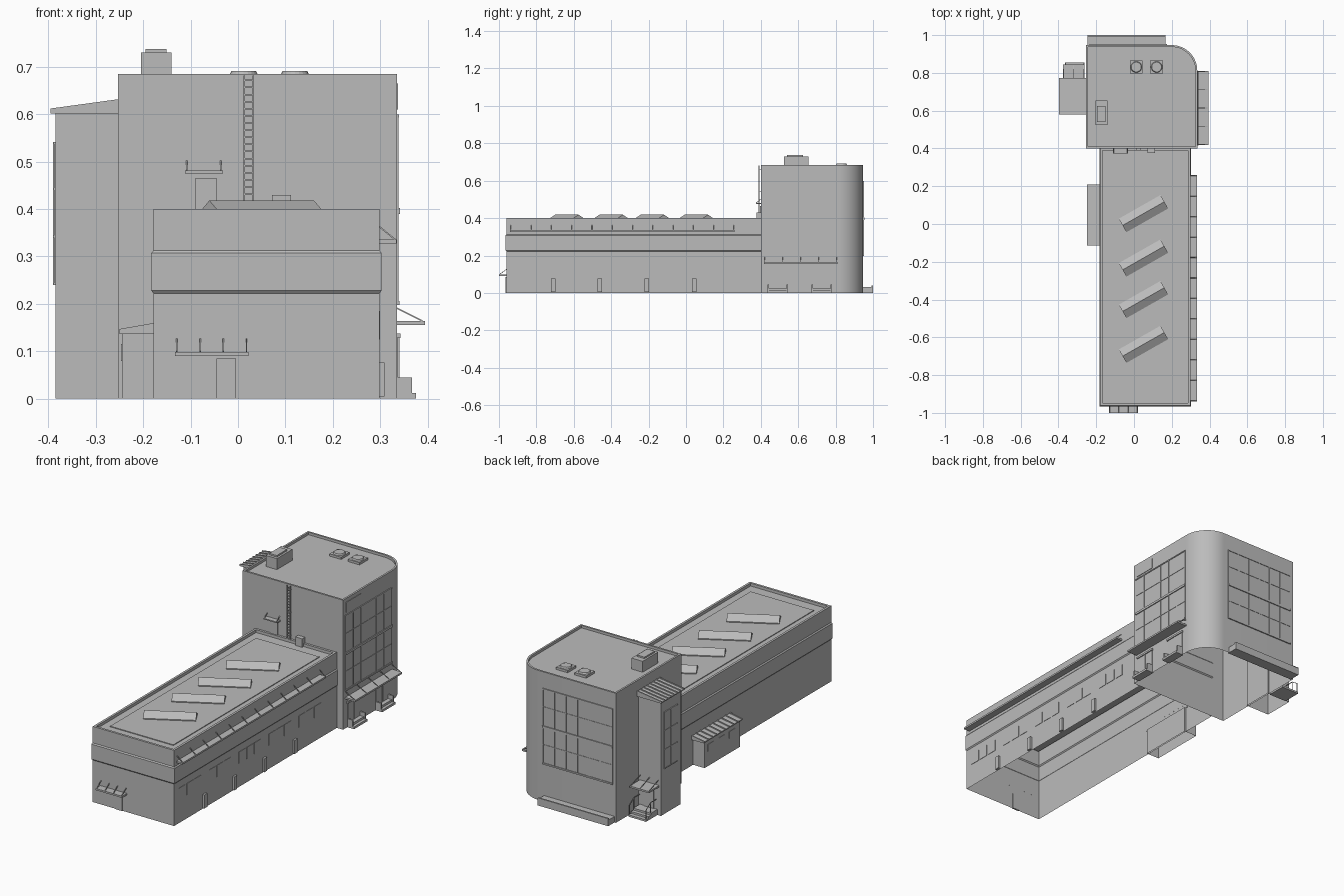
import bpy, bmesh, math
from mathutils import Vector, Matrix

if "Cube" in bpy.data.objects:
    bpy.data.objects.remove(bpy.data.objects["Cube"])

grey = bpy.data.materials.new("concrete_grey")
grey.diffuse_color = (0.5, 0.5, 0.5, 1)
grey.use_nodes = True
grey.node_tree.nodes["Principled BSDF"].inputs["Base Color"].default_value = grey.diffuse_color


def finish(name, bm, smooth=False):
    me = bpy.data.meshes.new(name)
    bm.to_mesh(me)
    bm.free()
    me.materials.append(grey)
    if smooth:
        me.shade_smooth()
        me.set_sharp_from_angle(angle=math.radians(25))
    ob = bpy.data.objects.new(name, me)
    bpy.context.collection.objects.link(ob)
    return ob


def box(bm, x0, x1, y0, y1, z0, z1):
    m = Matrix.LocRotScale(((x0 + x1) / 2, (y0 + y1) / 2, (z0 + z1) / 2), None,
                           (x1 - x0, y1 - y0, z1 - z0))
    bmesh.ops.create_cube(bm, size=1, matrix=m)


def boxes(name, *items):
    bm = bmesh.new()
    for b in items:
        box(bm, *b)
    return finish(name, bm)


def prism(bm, base, step):
    """Close a flat polygon swept along a vector."""
    a = [bm.verts.new(p) for p in base]
    b = [bm.verts.new(Vector(p) + Vector(step)) for p in base]
    faces = [bm.faces.new(a), bm.faces.new(b[::-1])]
    for i in range(len(a)):
        j = (i + 1) % len(a)
        faces.append(bm.faces.new((a[j], a[i], b[i], b[j])))
    bmesh.ops.recalc_face_normals(bm, faces=faces)


def bar(bm, p, q, w=0.003):
    p, q = Vector(p), Vector(q)
    d = q - p
    m = Matrix.LocRotScale((p + q) / 2, d.to_track_quat('Z', 'Y'), (w, w, d.length))
    bmesh.ops.create_cube(bm, size=1, matrix=m)


def outline(x0, x1, y0, y1, r, o):
    """Counter-clockwise plan offset by o, with a round back right corner."""
    pts = [(x0 - o, y0 - o), (x1 + o, y0 - o)]
    if r:
        pts += [(x1 - r + (r + o) * math.cos(t), y1 - r + (r + o) * math.sin(t))
                for t in [math.pi / 2 * i / 14 for i in range(15)]]
    else:
        pts.append((x1 + o, y1 + o))
    return pts + [(x0 - o, y1 + o)]


def shell(name, plan, levels, smooth=False):
    """Walls through (height, offset) levels, capped by the roof, open below."""
    bm = bmesh.new()
    prev = None
    for z, o in levels:
        ring = [bm.verts.new((x, y, z)) for x, y in outline(*plan, o)]
        n = len(ring)
        if prev:
            for i in range(n):
                j = (i + 1) % n
                bm.faces.new((prev[i], prev[j], ring[j], ring[i]))
        prev = ring
    bm.faces.new(prev)
    return finish(name, bm, smooth)


def canopy(name, a0, a1, wall, out, z, braces, axis, rise=0.027, t=0.009):
    """Thin slab on a wall with raking tie rods; axis is the wall's run."""
    bm = bmesh.new()
    lo, hi = sorted((wall, wall + out))
    if axis == 'x':
        box(bm, a0, a1, lo, hi, z, z + t)
    else:
        box(bm, lo, hi, a0, a1, z, z + t)
    for i in range(braces):
        a = a0 + 0.004 + (a1 - a0 - 0.008) * i / (braces - 1)
        ends = [(wall, z + t + rise), (wall + out * 0.92, z + t)]
        pts = [(a, d, h) if axis == 'x' else (d, a, h) for d, h in ends]
        bar(bm, *pts)
    return finish(name, bm)


def lean_to(name, x0, x1, y0, y1, z0, z1, ribs):
    """Ribbed single-pitch roof, high at x1."""
    bm = bmesh.new()
    prism(bm, [(x0, y0, z0), (x1, y0, z0), (x1, y0, z1), (x0, y0, z0 + 0.006)], (0, y1 - y0, 0))
    for i in range(ribs):
        y = y0 + (y1 - y0 - 0.006) * i / (ribs - 1)
        prism(bm, [(x0, y, z0 + 0.006), (x1, y, z1), (x1, y, z1 + 0.004), (x0, y, z0 + 0.01)],
              (0, 0.006, 0))
    return finish(name, bm)


# Main volumes
shell("hall", (-0.178, 0.298, -0.96, 0.40, 0),
      [(0, 0), (0.222, 0), (0.228, 0.005), (0.307, 0.005), (0.313, 0), (0.40, 0),
       (0.40, -0.012), (0.385, -0.012)])
shell("tower", (-0.253, 0.335, 0.40, 0.947, 0.135),
      [(0, 0), (0.685, 0), (0.685, -0.01), (0.672, -0.01)], True)
shell("stair_annex", (-0.385, -0.245, 0.595, 0.76, 0), [(0, 0), (0.603, 0)])
shell("side_shed", (-0.245, -0.17, -0.10, 0.195, 0), [(0, 0), (0.14, 0)])
lean_to("annex_roof", -0.396, -0.25, 0.58, 0.772, 0.602, 0.628, 8)
lean_to("shed_roof", -0.25, -0.176, -0.115, 0.208, 0.137, 0.156, 10)
boxes("shed_windows", *[(-0.247, -0.24, y, y + 0.05, 0.08, 0.115) for y in (-0.06, 0.03, 0.12)])

# Hall roof: inset panel and skewed ridge skylights
boxes("hall_roof_panel", (-0.125, 0.245, -0.89, 0.33, 0.38, 0.389))
for k, y in enumerate((0.055, -0.18, -0.40, -0.637)):
    bm = bmesh.new()
    prism(bm, [(-0.127, -0.041, 0.387), (-0.127, 0.041, 0.387), (-0.127, 0.041, 0.394),
               (-0.127, 0, 0.418), (-0.127, -0.041, 0.394)], (0.254, 0, 0))
    bm.transform(Matrix.Translation((0.05, y, 0)) @ Matrix.Rotation(math.radians(29.6), 4, 'Z'))
    finish("skylight_%d" % (k + 1), bm)

# Hall doors, pilasters and canopies
boxes("front_door", (-0.045, -0.004, -0.964, -0.955, 0, 0.085))
canopy("front_canopy", -0.133, 0.022, -0.96, -0.04, 0.09, 4, 'x')
boxes("side_pilasters", *[(0.295, 0.309, y - 0.012, y + 0.012, 0.005, 0.076)
                          for y in (-0.71, -0.46, -0.21, 0.045)])
canopy("hall_side_canopy", -0.94, 0.26, 0.298, 0.036, 0.327, 12, 'y')
boxes("hall_side_windows", *[(0.295, 0.3, y + s, y + s + 0.055, 0.125, 0.185)
                             for y in (-0.92, -0.67, -0.42, -0.17, 0.08) for s in (0, 0.065, 0.13)])

# Tower front: roof door, canopy, vent box, ladder
boxes("roof_door", (-0.09, -0.045, 0.395, 0.405, 0.385, 0.465))
canopy("roof_door_canopy", -0.112, -0.032, 0.40, -0.027, 0.475, 2, 'x', 0.02, 0.006)
boxes("roof_vent_box", (0.072, 0.112, 0.376, 0.402, 0.385, 0.43))
ladder = [(x, x + 0.003, 0.388, 0.393, 0.388, 0.682) for x in (0.012, 0.031)]
ladder += [(0.013, 0.033, 0.389, 0.392, z / 1000, z / 1000 + 0.003) for z in range(400, 680, 15)]
ladder += [(x, x + 0.003, 0.39, 0.402, z, z + 0.003) for x in (0.012, 0.031) for z in (0.42, 0.54, 0.66)]
boxes("ladder", *ladder)

# Tower roof: chimney and fans
boxes("chimney", (-0.205, -0.14, 0.525, 0.655, 0.67, 0.73), (-0.195, -0.151, 0.54, 0.625, 0.73, 0.738))
for k, x in enumerate((0.012, 0.12)):
    bm = bmesh.new()
    box(bm, x - 0.034, x + 0.034, 0.796, 0.866, 0.67, 0.684)
    bmesh.ops.create_cone(bm, cap_ends=True, segments=20, radius1=0.03, radius2=0.026, depth=0.008,
                          matrix=Matrix.Translation((x, 0.831, 0.687)))
    finish("roof_fan_%d" % (k + 1), bm)


def glazing(name, a0, a1, wall, axis, n):
    """Two tiers of glass with mullions, transoms and a middle ledge."""
    def part(b0, b1, z0, z1, t):
        return ((wall - 0.003, wall + t, b0, b1, z0, z1) if axis == 'y'
                else (b0, b1, wall - 0.003, wall + t, z0, z1))
    parts = [part(a0, a1, 0.205, 0.595, 0.002)]
    parts += [part(a0, a1, z, z + h, t) for z, h, t in
              ((0.198, 0.008, 0.006), (0.30, 0.003, 0.004), (0.39, 0.012, 0.007),
               (0.50, 0.003, 0.004), (0.593, 0.006, 0.005))]
    for i in range(n + 1):
        b = a0 + (a1 - a0 - 0.004) * i / n
        parts.append(part(b, b + 0.004, 0.2, 0.597, 0.004))
    return boxes(name, *parts)


# Tower windows
glazing("right_glazing", 0.415, 0.805, 0.335, 'y', 6)
glazing("back_glazing", -0.235, 0.175, 0.947, 'x', 6)
boxes("right_sign_panel", (0.33, 0.338, 0.425, 0.545, 0.61, 0.665))
boxes("annex_window", (-0.388, -0.38, 0.625, 0.735, 0.24, 0.54),
      (-0.39, -0.38, 0.678, 0.682, 0.24, 0.54),
      *[(-0.39, -0.38, 0.625, 0.735, z, z + 0.004) for z in (0.24, 0.34, 0.44, 0.537)])

# Right entrance: canopy, doors, steps and rails
canopy("right_canopy", 0.418, 0.81, 0.335, 0.059, 0.155, 5, 'y')
boxes("right_doors", *[b for y in (0.435, 0.67) for b in (
    (0.33, 0.338, y, y + 0.11, 0.01, 0.13), (0.33, 0.343, y - 0.005, y + 0.115, 0.128, 0.138),
    (0.33, 0.341, y + 0.053, y + 0.057, 0.01, 0.13))])
boxes("right_steps", *[b for y in (0.435, 0.67) for b in (
    (0.33, 0.375, y, y + 0.11, 0, 0.012), (0.33, 0.36, y, y + 0.11, 0.012, 0.024),
    (0.33, 0.367, y, y + 0.008, 0.01, 0.045), (0.33, 0.367, y + 0.102, y + 0.11, 0.01, 0.045))])

# Back loading ledge
boxes("back_ledge", (-0.245, 0.168, 0.94, 1.0, 0, 0.032), (-0.245, 0.168, 0.992, 1.0, 0.03, 0.04))

# Annex porch: door, canopy, steps and rails
boxes("annex_door", (-0.345, -0.285, 0.755, 0.764, 0.03, 0.13))
canopy("annex_canopy", -0.375, -0.262, 0.76, 0.085, 0.15, 3, 'x')
boxes("annex_steps", (-0.365, -0.262, 0.755, 0.815, 0, 0.03), (-0.365, -0.262, 0.815, 0.835, 0, 0.02),
      (-0.365, -0.262, 0.835, 0.855, 0, 0.01))
bm = bmesh.new()
for x in (-0.362, -0.265):
    bar(bm, (x, 0.765, 0.085), (x, 0.813, 0.085))
    bar(bm, (x, 0.813, 0.085), (x, 0.85, 0.06))
    for y, z0, z1 in ((0.813, 0.03, 0.085), (0.85, 0.01, 0.06)):
        bar(bm, (x, y, z0), (x, y, z1))
finish("annex_rails", bm)
